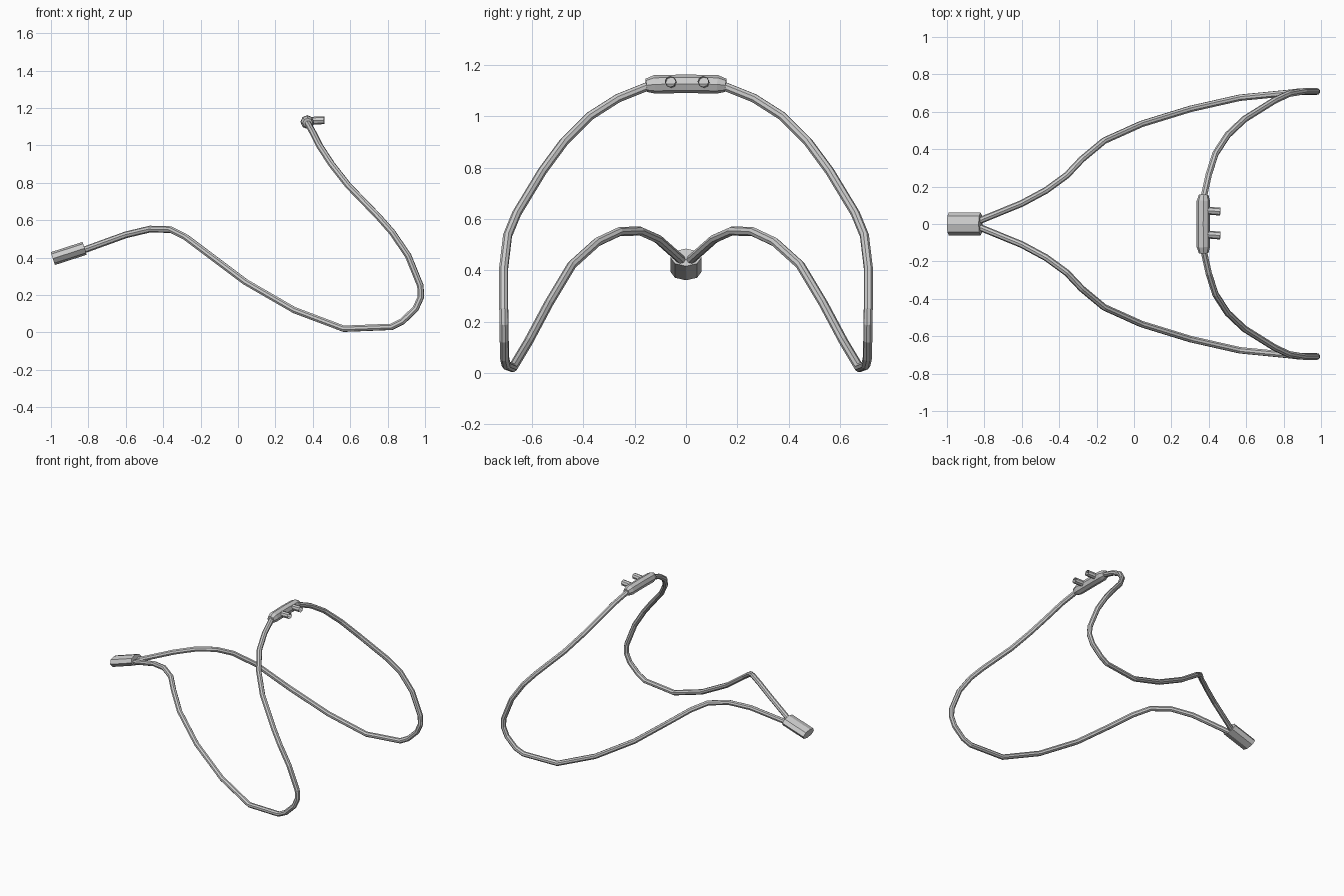
import bpy

if "Cube" in bpy.data.objects:
    bpy.data.objects.remove(bpy.data.objects["Cube"])


def tube(name, points, radius, scales=None, caps=True, sides_res=2):
    """Sweep a round eight-sided section along a polyline and make it a mesh."""
    cu = bpy.data.curves.new(name, 'CURVE')
    cu.dimensions = '3D'
    cu.bevel_depth = radius
    cu.bevel_resolution = sides_res
    cu.use_fill_caps = caps
    sp = cu.splines.new('POLY')
    sp.points.add(len(points) - 1)
    for i, p in enumerate(points):
        sp.points[i].co = (*p, 1)
        sp.points[i].radius = scales[i] if scales else 1
    sp.use_smooth = False
    ob = bpy.data.objects.new(name, cu)
    bpy.context.collection.objects.link(ob)
    bpy.ops.object.select_all(action='DESELECT')
    ob.select_set(True)
    bpy.context.view_layer.objects.active = ob
    bpy.ops.object.convert(target='MESH')
    ob = bpy.context.view_layer.objects.active
    ob.name = name
    return ob


# Flexible tubing: one side's path from slider to nosepiece, then mirrored
path = [(-0.84, .012, .435), (-0.60, .11, .522), (-0.47, .18, .553),
        (-0.36, .26, .55), (-0.28, .345, .51), (-0.16, .445, .42),
        (0.04, .535, .27), (0.30, .615, .12), (0.565, .675, .02),
        (0.82, .70, .03), (0.88, .707, .06), (0.95, .708, .128),
        (0.978, .708, .19), (0.975, .71, .25), (0.91, .71, .41),
        (0.825, .695, .535), (0.75, .66, .62), (0.59, .56, .785),
        (0.50, .475, .90), (0.435, .375, 1.0), (0.40, .265, 1.07),
        (0.372, .14, 1.12)]
for label, s in (("left", 1), ("right", -1)):
    tube(f"{label}_tubing", [(x, s * y, z) for x, y, z in path], 0.018)

# Nosepiece: thicker barrel with tapered ends
tube("nosepiece",
     [(.373, -.155, 1.12), (.371, -.122, 1.124), (.370, 0, 1.126),
      (.371, .122, 1.124), (.373, .155, 1.12)],
     0.036, [.72, 1, 1, 1, .72])

# Two open nasal prongs
for label, y in (("left", .066), ("right", -.062)):
    tube(f"{label}_prong", [(.375, y + .006, 1.128), (.412, y + .004, 1.133),
                            (.462, y, 1.135)], 0.021, caps=False)

# Flattened slider that gathers the two tubes
slider = tube("slider", [(-.99, 0, .395), (-.82, 0, .45)], 0.036)
for v in slider.data.vertices:
    v.co.y *= 1.7
